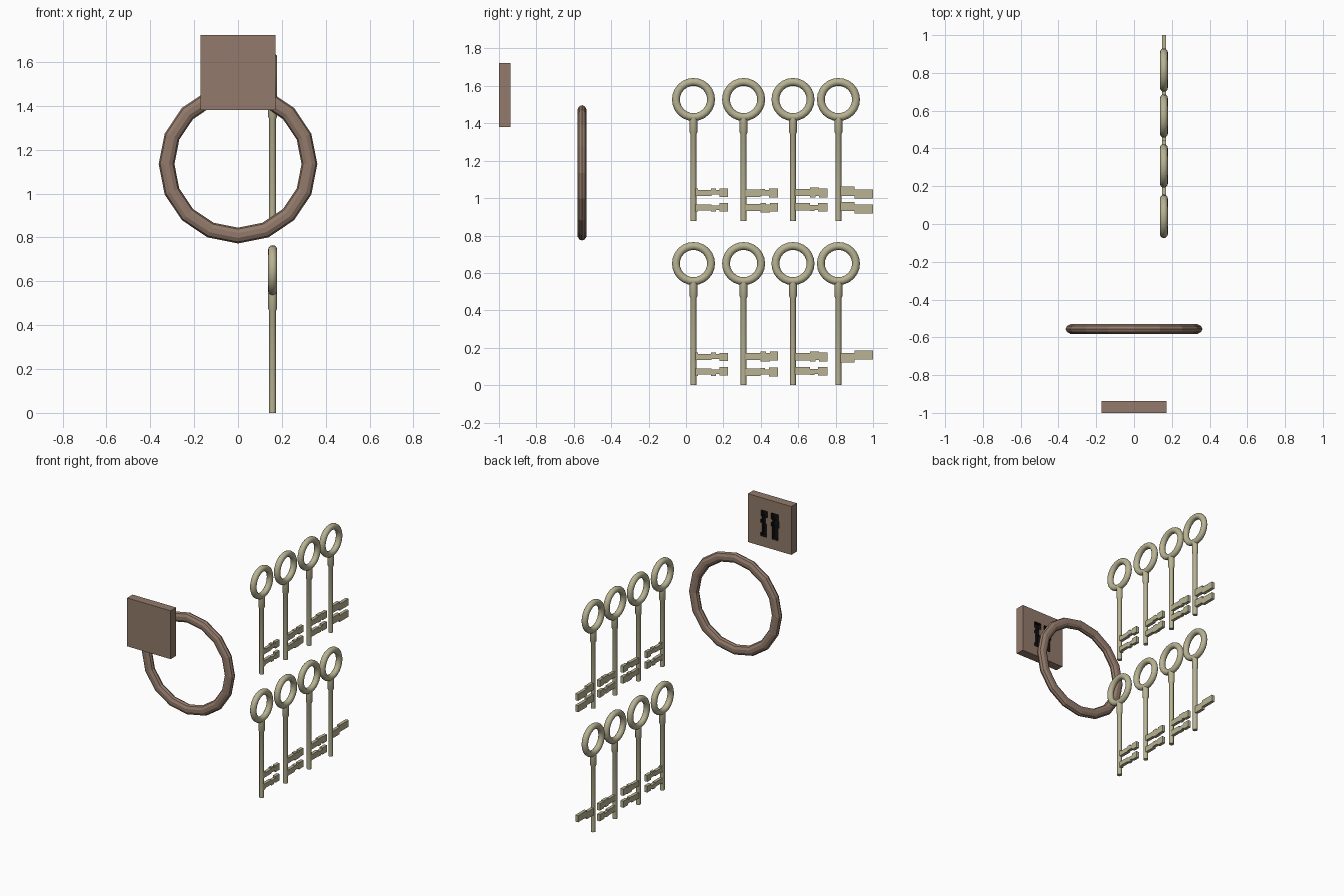
import bpy, bmesh, math
from mathutils import Vector

if "Cube" in bpy.data.objects:
    bpy.data.objects.remove(bpy.data.objects["Cube"])


def material(name, rgb):
    m = bpy.data.materials.new(name)
    m.diffuse_color = (*rgb, 1)
    m.use_nodes = True
    m.node_tree.nodes["Principled BSDF"].inputs["Base Color"].default_value = m.diffuse_color
    return m


RUST = material("rusty_iron", (0.29, 0.195, 0.145))
BRASS = material("pale_brass", (0.48, 0.45, 0.29))
DARK = material("keyhole_dark", (0.005, 0.005, 0.005))


def finish(bm, name, mat):
    bmesh.ops.recalc_face_normals(bm, faces=bm.faces)
    me = bpy.data.meshes.new(name)
    bm.to_mesh(me)
    bm.free()
    me.materials.append(mat)
    ob = bpy.data.objects.new(name, me)
    bpy.context.collection.objects.link(ob)
    return ob


def smooth(ob):
    bpy.ops.object.select_all(action='DESELECT')
    ob.select_set(True)
    bpy.context.view_layer.objects.active = ob
    bpy.ops.object.shade_smooth_by_angle(angle=math.radians(40))


def torus(name, loc, rot, major, minor, segs, sides, mat, flat=1):
    bpy.ops.mesh.primitive_torus_add(location=loc, rotation=rot, major_radius=major,
                                     minor_radius=minor, major_segments=segs,
                                     minor_segments=sides)
    ob = bpy.context.object
    ob.name = name
    ob.scale.z = flat
    ob.data.materials.append(mat)
    return ob


def shaft(name, y, z):
    # lathed stem with a collar under the bow
    prof = [(0, 0), (.016, 0), (.016, .465), (.021, .475), (.021, .55), (0, .55)]
    bm = bmesh.new()
    vs = [bm.verts.new((.158 + r, y, z + h)) for r, h in prof]
    es = [bm.edges.new(p) for p in zip(vs, vs[1:])]
    bmesh.ops.spin(bm, geom=vs + es, cent=(.158, y, 0), axis=(0, 0, 1),
                   angle=math.tau, steps=12)
    bmesh.ops.remove_doubles(bm, verts=bm.verts, dist=1e-4)
    smooth(finish(bm, name, BRASS))


def stepped(name, steps, length, place, push, mat):
    # stepped outline: each step is (start, low, high)
    ends = [s[0] for s in steps[1:]] + [length]
    top, low = [], []
    for (a, lo, hi), b in zip(steps, ends):
        top += [(a, hi), (b, hi)]
        low += [(a, lo), (b, lo)]
    pts = []
    for p in low + top[::-1]:
        if not pts or pts[-1] != p:
            pts.append(p)
    bm = bmesh.new()
    f = bm.faces.new([bm.verts.new(place(*p)) for p in pts])
    ex = bmesh.ops.extrude_face_region(bm, geom=[f])
    bmesh.ops.translate(bm, vec=Vector(push),
                        verts=[v for v in ex['geom'] if isinstance(v, bmesh.types.BMVert)])
    return finish(bm, name, mat)


def flip(steps):
    return [(a, -hi, -lo) for a, lo, hi in steps]


# Tooth profiles
NOTCH = [(0, -.018, .022), (.025, -.018, .014), (.095, -.012, .022),
         (.12, -.012, .013), (.14, -.025, .02)]
WAVE = [(0, -.024, .016), (.09, -.015, .019), (.115, -.015, .012), (.135, -.026, .021)]
BLOCK = [(0, -.02, .018), (.09, -.026, .026), (.12, -.018, .026), (.14, -.026, .022)]
STEP = [(0, -.018, .031), (.085, -.031, .016)]

# Two rows of four keys: (upper tooth, lower tooth)
ROWS = [
    [(NOTCH, flip(NOTCH)), (flip(BLOCK), WAVE), (BLOCK, flip(WAVE)), (flip(STEP), None)],
    [(NOTCH, flip(NOTCH)), (WAVE, flip(BLOCK)), (BLOCK, flip(WAVE)), (STEP, STEP)],
]
for r, row in enumerate(ROWS):
    z = r * .877
    for k, (y, teeth) in enumerate(zip((.04, .308, .572, .815), row)):
        tag = f"{r + 1}_{k + 1}"
        shaft("key_shaft_" + tag, y, z)
        smooth(torus("key_bow_" + tag, (.158, y, z + .65), (0, math.pi / 2, 0),
                     .094, .021, 24, 12, BRASS))
        for steps, h, part in zip(teeth, (.153, .072), ("upper", "lower")):
            if steps:
                stepped(f"key_{part}_tooth_{tag}", steps, .185,
                        lambda a, b: (.147, y + a, z + h + b), (.022, 0, 0), BRASS)

# Big key ring, 16 facets, slightly flattened
torus("key_ring", (0, -.556, 1.135), (math.pi / 2, 0, 0), .326, .036, 16, 10, RUST, .74)

# Lock plate with two dark keyhole slots sunk into its back
bm = bmesh.new()
bmesh.ops.create_cube(bm, size=1)
bmesh.ops.scale(bm, vec=(.342, .062, .343), verts=bm.verts)
bmesh.ops.translate(bm, vec=(0, -.969, 1.552), verts=bm.verts)
plate = finish(bm, "lock_plate", RUST)
plate.data.materials.append(DARK)
for i, (x, prof) in enumerate(((.045, NOTCH), (-.043, flip(BLOCK)))):
    cut = stepped(f"keyhole_cutter_{i + 1}", prof, .185,
                  lambda a, b: (x + b * 1.2, -.965, 1.452 + a), (0, .06, 0), RUST)
    cut.data.materials.append(DARK)
    for p in cut.data.polygons:
        p.material_index = 1
    cut.hide_render = True
    mod = plate.modifiers.new("keyhole", 'BOOLEAN')
    mod.operation = 'DIFFERENCE'
    mod.solver = 'EXACT'
    mod.object = cut
    bpy.context.view_layer.objects.active = plate
    bpy.ops.object.modifier_apply(modifier=mod.name)
    bpy.data.objects.remove(cut)
